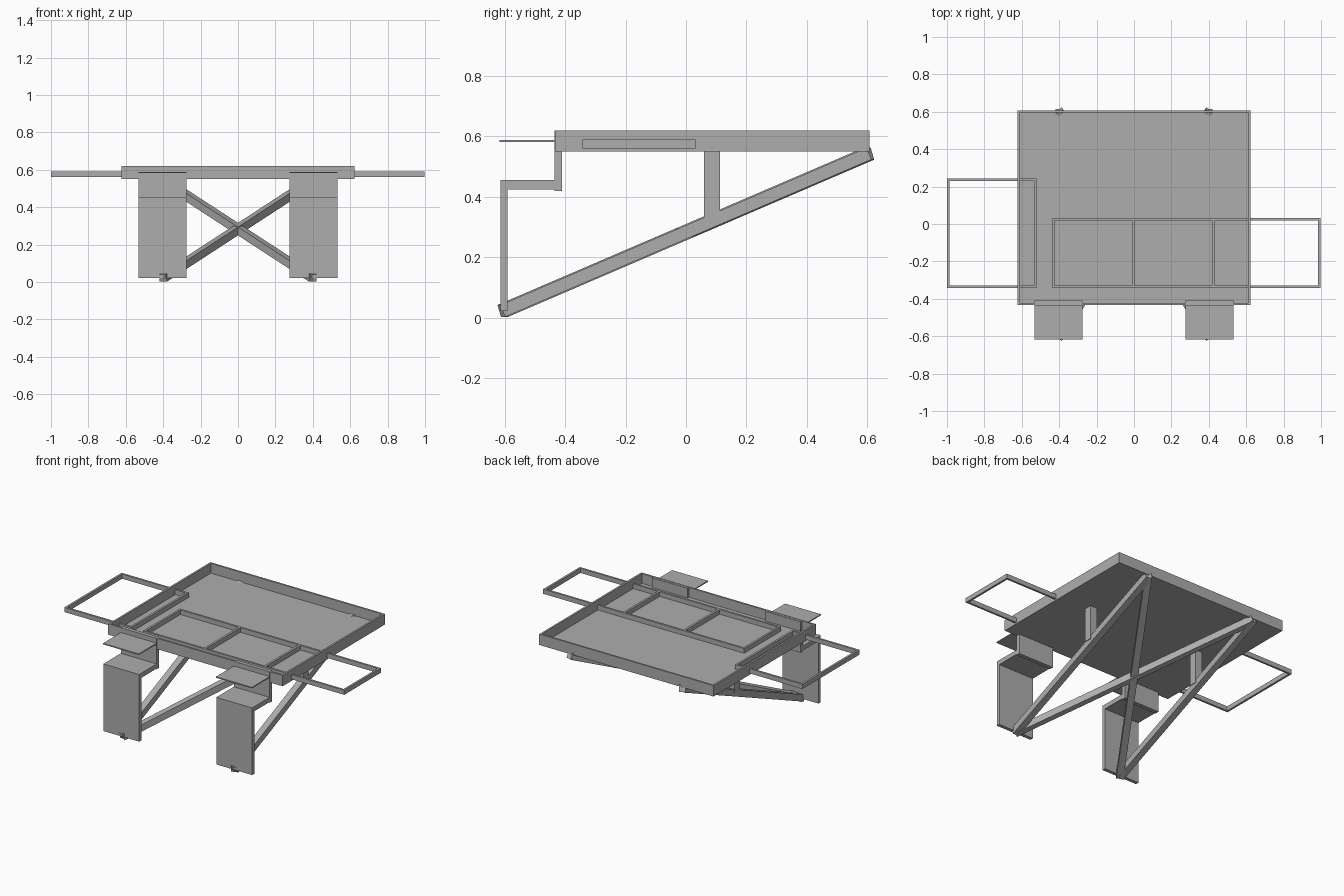
import bpy
import bmesh
from mathutils import Vector, Matrix

cube = bpy.data.objects.get("Cube")
if cube:
    bpy.data.objects.remove(cube, do_unlink=True)

# One plain grey for the whole model
grey = bpy.data.materials.new("matte grey")
grey.use_nodes = True
grey.diffuse_color = (0.42, 0.42, 0.42, 1)
grey.node_tree.nodes["Principled BSDF"].inputs["Base Color"].default_value = (0.42, 0.42, 0.42, 1)


def finish(name, bm):
    mesh = bpy.data.meshes.new(name)
    bm.to_mesh(mesh)
    bm.free()
    mesh.materials.append(grey)
    obj = bpy.data.objects.new(name, mesh)
    bpy.context.collection.objects.link(obj)
    return obj


def add_box(bm, x, y, z):
    """Add a box given its (low, high) range on each axis."""
    size = Vector((x[1] - x[0], y[1] - y[0], z[1] - z[0], 1))
    centre = Vector((sum(x), sum(y), sum(z))) / 2
    bmesh.ops.create_cube(bm, size=1, matrix=Matrix.Translation(centre) @ Matrix.Diagonal(size))


def add_border(bm, x, y, z, t):
    """Add four walls of thickness t inside a rectangle."""
    add_box(bm, x, (y[0], y[0] + t), z)
    add_box(bm, x, (y[1] - t, y[1]), z)
    inner = (y[0] + t, y[1] - t)
    add_box(bm, (x[0], x[0] + t), inner, z)
    add_box(bm, (x[1] - t, x[1]), inner, z)


def beam(name, start, end, width):
    """Square bar between two points, kept level sideways."""
    a, b = Vector(start), Vector(end)
    along = (b - a).normalized()
    side = along.cross(Vector((0, 0, 1))).normalized()
    up = side.cross(along)
    turn = Matrix((side, along, up)).transposed().to_4x4()
    size = Matrix.Diagonal((width, (b - a).length, width, 1))
    bm = bmesh.new()
    bmesh.ops.create_cube(bm, size=1, matrix=Matrix.Translation((a + b) / 2) @ turn @ size)
    finish(name, bm)


# Shallow tray
bm = bmesh.new()
add_box(bm, (-0.622, 0.622), (-0.434, 0.607), (0.55, 0.557))
add_border(bm, (-0.622, 0.622), (-0.434, 0.607), (0.55, 0.62), 0.012)
finish("tray", bm)

# Sliding frames that reach out through the tray sides
frame_z = (0.56, 0.59)
bm = bmesh.new()
add_border(bm, (-0.437, 0.997), (-0.342, 0.032), frame_z, 0.013)
for x in (-0.003, 0.425):
    add_box(bm, (x - 0.007, x + 0.007), (-0.329, 0.019), frame_z)
finish("long_sliding_frame", bm)

bm = bmesh.new()
add_border(bm, (-1.0, -0.52), (-0.342, 0.242), frame_z, 0.013)
finish("short_sliding_frame", bm)

# Front brackets, flaps, posts and straight braces on both sides
for side, s in (("left", 1), ("right", -1)):
    x = sorted((s * 0.275, s * 0.531))

    bm = bmesh.new()
    add_box(bm, x, (-0.614, -0.592), (0.022, 0.425))
    add_box(bm, x, (-0.614, -0.41), (0.425, 0.455))
    add_box(bm, x, (-0.436, -0.41), (0.42, 0.425))
    add_box(bm, x, (-0.436, -0.41), (0.455, 0.619))
    finish(side + "_front_bracket", bm)

    bm = bmesh.new()
    add_box(bm, x, (-0.617, -0.43), (0.582, 0.589))
    finish(side + "_flap", bm)

    bm = bmesh.new()
    add_box(bm, sorted((s * 0.375, s * 0.425)), (0.06, 0.112), (0.33, 0.552))
    finish(side + "_post", bm)

    foot = (s * 0.4, -0.607, 0.022)
    beam(side + "_brace", foot, (s * 0.4, 0.606, 0.543), 0.042)
    beam(side + "_cross_brace", foot, (-s * 0.4, 0.606, 0.543), 0.042)
